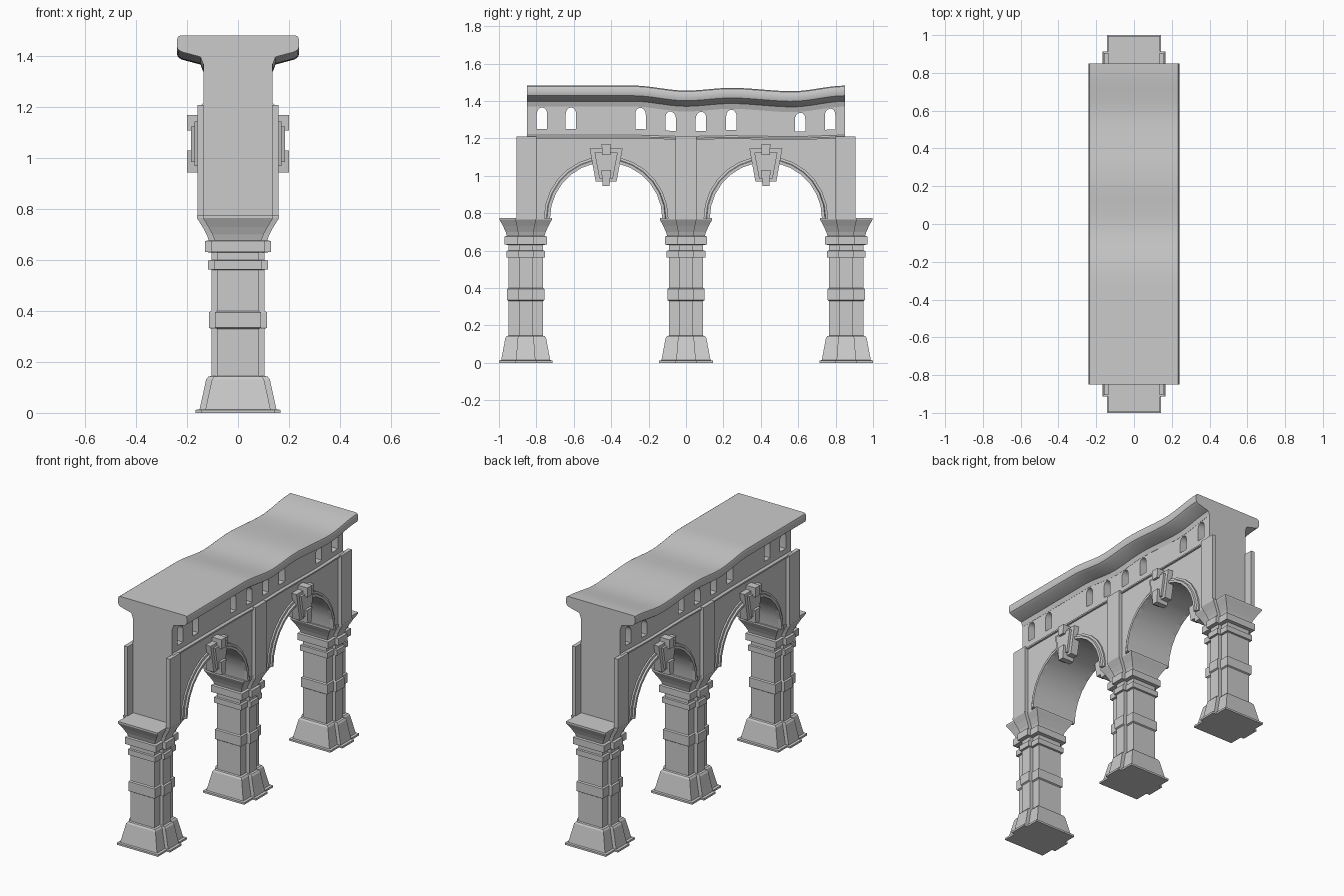
import bpy, bmesh
from math import sin, cos, pi
from mathutils import Matrix

if "Cube" in bpy.data.objects:
    bpy.data.objects.remove(bpy.data.objects["Cube"])

ARCH_Y, SPRING, R = 0.427, 0.772, 0.30
END = 0.85
SAG = [(-0.85, 0), (-0.28, 0), (0, -0.027), (0.24, -0.012), (0.57, -0.03), (0.85, 0)]


def sag(y):
    for (a, p), (b, q) in zip(SAG, SAG[1:]):
        if a <= y <= b:
            t = (y - a) / (b - a)
            return p + (q - p) * t * t * (3 - 2 * t)
    return 0


def bend(y, z):
    return z + sag(y) * max(0, min(1, (z - 1.18) / 0.15))


def smooth(ob):
    bpy.ops.object.select_all(action='DESELECT')
    ob.select_set(True)
    bpy.context.view_layer.objects.active = ob
    bpy.ops.object.shade_smooth_by_angle(angle=0.5)


def loft(name, rings):
    """Skin a list of closed rings and cap both ends."""
    bm = bmesh.new()
    vs = [[bm.verts.new(p) for p in r] for r in rings]
    n = len(rings[0])
    for a, b in zip(vs, vs[1:]):
        for i in range(n):
            bm.faces.new((a[i], a[(i + 1) % n], b[(i + 1) % n], b[i]))
    bm.faces.new(vs[0])
    bm.faces.new(vs[-1])
    bmesh.ops.recalc_face_normals(bm, faces=bm.faces)
    me = bpy.data.meshes.new(name)
    bm.to_mesh(me)
    bm.free()
    ob = bpy.data.objects.new(name, me)
    bpy.context.collection.objects.link(ob)
    return ob


def slab(name, yz, x0, x1):
    return loft(name, [[(x, y, z) for y, z in yz] for x in (x0, x1)])


def taper(yc, top, zt, bot, zb):
    return [(yc - bot, zb), (yc + bot, zb), (yc + top, zt), (yc - top, zt)]


# Columns: cross-shaped section offset by d at each height
COLUMN = [(0.061, 0), (0.061, 0.012), (0.046, 0.014), (0.02, 0.132), (0.012, 0.142), (0, 0.145),
          (0, 0.33), (0.009, 0.335), (0.009, 0.395), (0, 0.40),
          (0, 0.562), (0.013, 0.564), (0.013, 0.598), (0, 0.60),
          (0, 0.63), (0.025, 0.632), (0.025, 0.675), (0.01, 0.678),
          (0.018, 0.70), (0.034, 0.73), (0.056, 0.765), (0.056, 0.775)]


def cross(yc, d, z):
    ax, ay = 0.105 + d, 0.036 + 0.35 * d
    bx, by = 0.082 + d, 0.092 + 0.85 * d
    q = [(ax, ay), (bx, ay), (bx, by)]
    pts = q + [(-x, y) for x, y in q[::-1]] + [(-x, -y) for x, y in q] + [(x, -y) for x, y in q[::-1]]
    return [(x, yc + y, z) for x, y in pts]


for yc in (-0.857, 0, 0.857):
    loft("column", [cross(yc, d, z) for d, z in COLUMN])

# Arcade wall: outline with two arches and eight window holes
outline = [(-END, SPRING)]
for c in (-ARCH_Y, ARCH_Y):
    outline += [(c - R * cos(pi * i / 14), SPRING + R * sin(pi * i / 14)) for i in range(15)]
outline += [(END, SPRING)]
outline += [(END - 2 * END * i / 40, 1.41) for i in range(41)]
loops = [outline]
for y in (-0.77, -0.615, -0.243, -0.082, 0.08, 0.243, 0.61, 0.77):
    loops.append([(y - 0.028, 1.25), (y + 0.028, 1.25)] +
                 [(y + 0.028 * cos(pi * i / 8), 1.33 + 0.035 * sin(pi * i / 8)) for i in range(9)])
cu = bpy.data.curves.new("arcade_wall", 'CURVE')
cu.dimensions = '2D'
cu.fill_mode = 'BOTH'
cu.extrude = 0.136
for pts in loops:
    sp = cu.splines.new('POLY')
    sp.points.add(len(pts) - 1)
    for p, (y, z) in zip(sp.points, pts):
        p.co = (y, bend(y, z), 0, 1)
    sp.use_cyclic_u = True
wall = bpy.data.objects.new("arcade_wall", cu)
bpy.context.collection.objects.link(wall)
bpy.context.view_layer.objects.active = wall
wall.select_set(True)
bpy.ops.object.convert(target='MESH')
wall = bpy.context.view_layer.objects.active
wall.data.transform(Matrix(((0, 0, 1, 0), (1, 0, 0, 0), (0, 1, 0, 0), (0, 0, 0, 1))))
bm = bmesh.new()
bm.from_mesh(wall.data)
bmesh.ops.remove_doubles(bm, verts=bm.verts, dist=1e-5)
bmesh.ops.recalc_face_normals(bm, faces=bm.faces)
bm.to_mesh(wall.data)
bm.free()
smooth(wall)

# Sagging roof slab with moulded edges
edge = [(0.137, 1.37), (0.147, 1.398), (0.222, 1.418), (0.236, 1.428),
        (0.24, 1.44), (0.24, 1.465), (0.236, 1.477), (0.228, 1.482)]
section = edge + [(-x, z) for x, z in edge[::-1]]
ys = [-END + 2 * END * i / 40 for i in range(41)]
smooth(loft("roof_cornice", [[(x, y, bend(y, z)) for x, z in section] for y in ys]))

for s in (1, -1):
    # Ledge under the windows
    loft("ledge", [[(s * x, y, bend(y, z)) for x, z in
                    ((0.13, 1.197), (0.148, 1.197), (0.148, 1.207), (0.136, 1.217), (0.13, 1.217))] for y in ys])
    # Pilasters above the columns
    for y0, y1 in ((-0.905, -0.80), (-0.055, 0.055), (0.80, 0.905)):
        slab("pilaster", [(y0, 0.77), (y1, 0.77), (y1, 1.21), (y0, 1.21)], s * 0.134, s * 0.16)
    for c in (-ARCH_Y, ARCH_Y):
        # Stepped arch moulding
        prof = [(0.30, 0.13), (0.30, 0.158), (0.316, 0.158), (0.32, 0.148), (0.333, 0.146), (0.333, 0.13)]
        loft("arch_moulding", [[(s * x, c - r * cos(pi * i / 14), SPRING + r * sin(pi * i / 14))
                                for r, x in prof] for i in range(15)])
        # Keystone: backing, raised face, top and bottom blocks
        slab("keystone_back", taper(c, 0.088, 1.145, 0.056, 0.97), s * 0.12, s * 0.17)
        slab("keystone_face", taper(c, 0.062, 1.125, 0.036, 0.985), s * 0.16, s * 0.184)
        slab("keystone_top", taper(c, 0.024, 1.17, 0.022, 1.11), s * 0.12, s * 0.2)
        slab("keystone_foot", taper(c, 0.026, 1.03, 0.018, 0.945), s * 0.12, s * 0.2)
